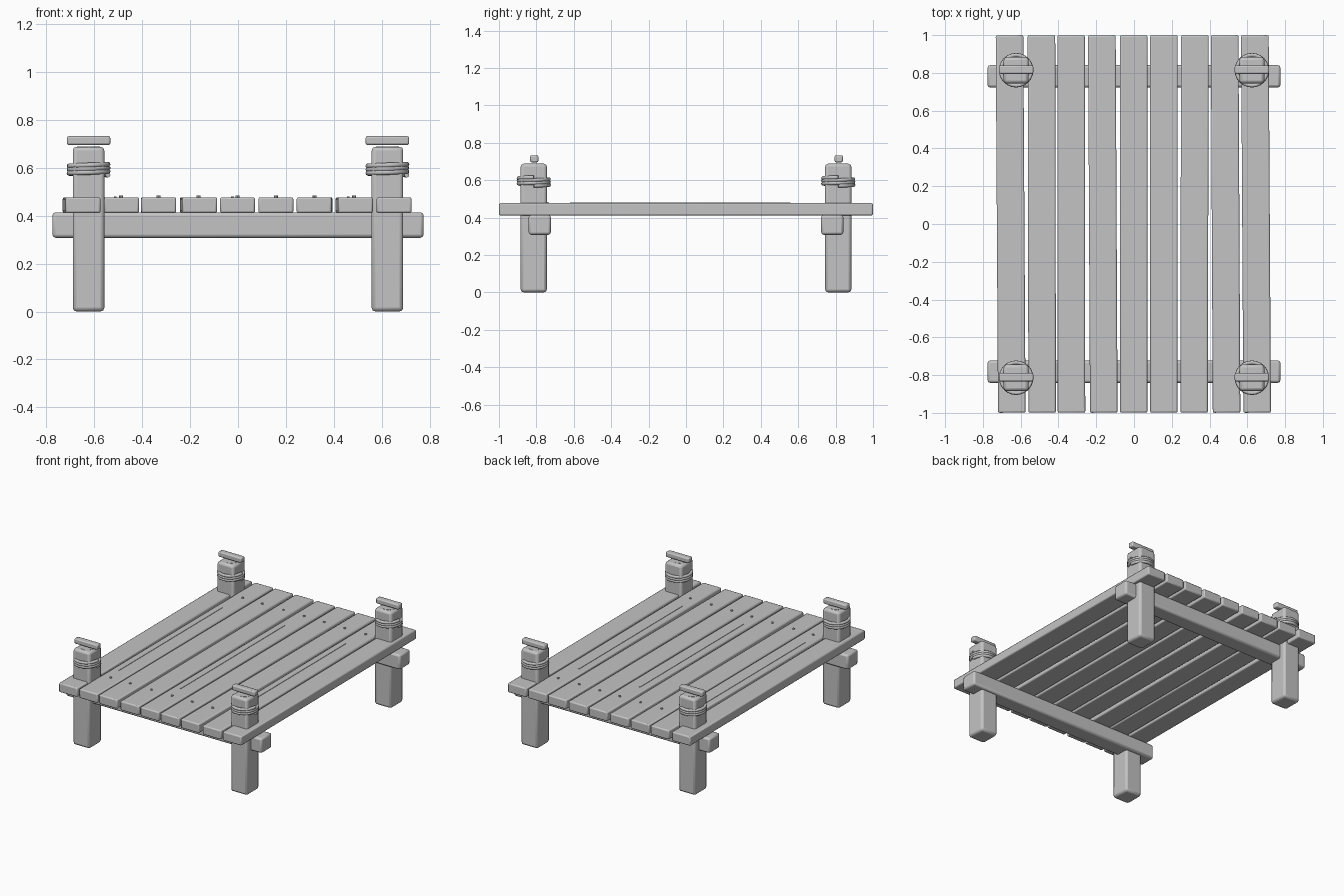
import bpy, math

cube = bpy.data.objects.get("Cube")
if cube:
    bpy.data.objects.remove(cube, do_unlink=True)


def make_material(name, value):
    mat = bpy.data.materials.new(name)
    mat.use_nodes = True
    color = (value, value, value, 1)
    mat.diffuse_color = color
    mat.node_tree.nodes["Principled BSDF"].inputs["Base Color"].default_value = color
    return mat


grey = make_material("plain grey", 0.55)


def smooth(obj):
    bpy.ops.object.select_all(action="DESELECT")
    obj.select_set(True)
    bpy.context.view_layer.objects.active = obj
    bpy.ops.object.shade_smooth_by_angle(angle=math.radians(40))


def box(name, center, size, bevel=0.0, turn=0.0):
    bpy.ops.mesh.primitive_cube_add(size=1, location=center, rotation=(0, 0, turn))
    obj = bpy.context.object
    obj.name = name
    obj.scale = size
    bpy.ops.object.transform_apply(location=False, rotation=False, scale=True)
    obj.data.materials.append(grey)
    if bevel:
        mod = obj.modifiers.new("rounded edges", "BEVEL")
        mod.width = bevel
        mod.segments = 2
        smooth(obj)
    return obj


def cylinder(name, center, radius, depth, sides=12):
    bpy.ops.mesh.primitive_cylinder_add(vertices=sides, radius=radius, depth=depth, location=center)
    obj = bpy.context.object
    obj.name = name
    obj.data.materials.append(grey)
    smooth(obj)


def rope(name, x, y, z, radius=0.081, turns=3, rise=0.045, steps=24):
    curve = bpy.data.curves.new(name, "CURVE")
    curve.dimensions = "3D"
    curve.bevel_depth = 0.0105
    curve.bevel_resolution = 2
    curve.use_fill_caps = True
    spline = curve.splines.new("POLY")
    count = turns * steps
    spline.points.add(count)
    for i, point in enumerate(spline.points):
        a = math.tau * i / steps
        point.co = (radius * math.cos(a), radius * math.sin(a), rise * i / count, 1)
    curve.materials.append(grey)
    obj = bpy.data.objects.new(name, curve)
    obj.location = (x, y, z)
    bpy.context.collection.objects.link(obj)


# Deck planks: centre x and slight turn of each
planks = [(-0.653, 0.006), (-0.488, 0.002), (-0.332, 0.001), (-0.165, 0.005), (-0.002, 0),
          (0.158, 0), (0.32, -0.002), (0.485, 0.005), (0.646, 0.006)]
for n, (x, turn) in enumerate(planks, 1):
    box(f"plank_{n}", (x, 0, 0.444), (0.146, 1.998, 0.066), 0.008, turn)

# Nail heads on the inner planks
for n, (x, turn) in enumerate(planks[1:-1], 2):
    for end, y in (("front", -0.743), ("back", 0.75)):
        cylinder(f"nail_{end}_{n}", (x, y, 0.479), 0.008, 0.01, 8)

# Thin raised grain lines
for n, x in enumerate((-0.512, -0.023, 0.461), 1):
    box(f"grain_line_{n}", (x, -0.03, 0.477), (0.007, 1.18, 0.006), 0, 0.003)

# Cross beams
for end, s in (("front", -1), ("back", 1)):
    box(f"beam_{end}", (0, s * 0.782, 0.361), (1.55, 0.118, 0.106), 0.013)

# Corner posts with rope coil and top bar
for end, sy in (("front", -1), ("back", 1)):
    for side, sx in (("right", -1), ("left", 1)):
        label = f"{end}_{side}"
        x, y = sx * 0.624, sy * 0.814
        box(f"post_{label}", (x, y, 0.344), (0.132, 0.14, 0.688), 0.016)
        cylinder(f"cap_{label}", (x, y, 0.68), 0.048, 0.018, 16)
        box(f"top_bar_{label}", (x, y + 0.003, 0.714), (0.182, 0.044, 0.037), 0.008)
        rope(f"rope_{label}", x, y, 0.57)
